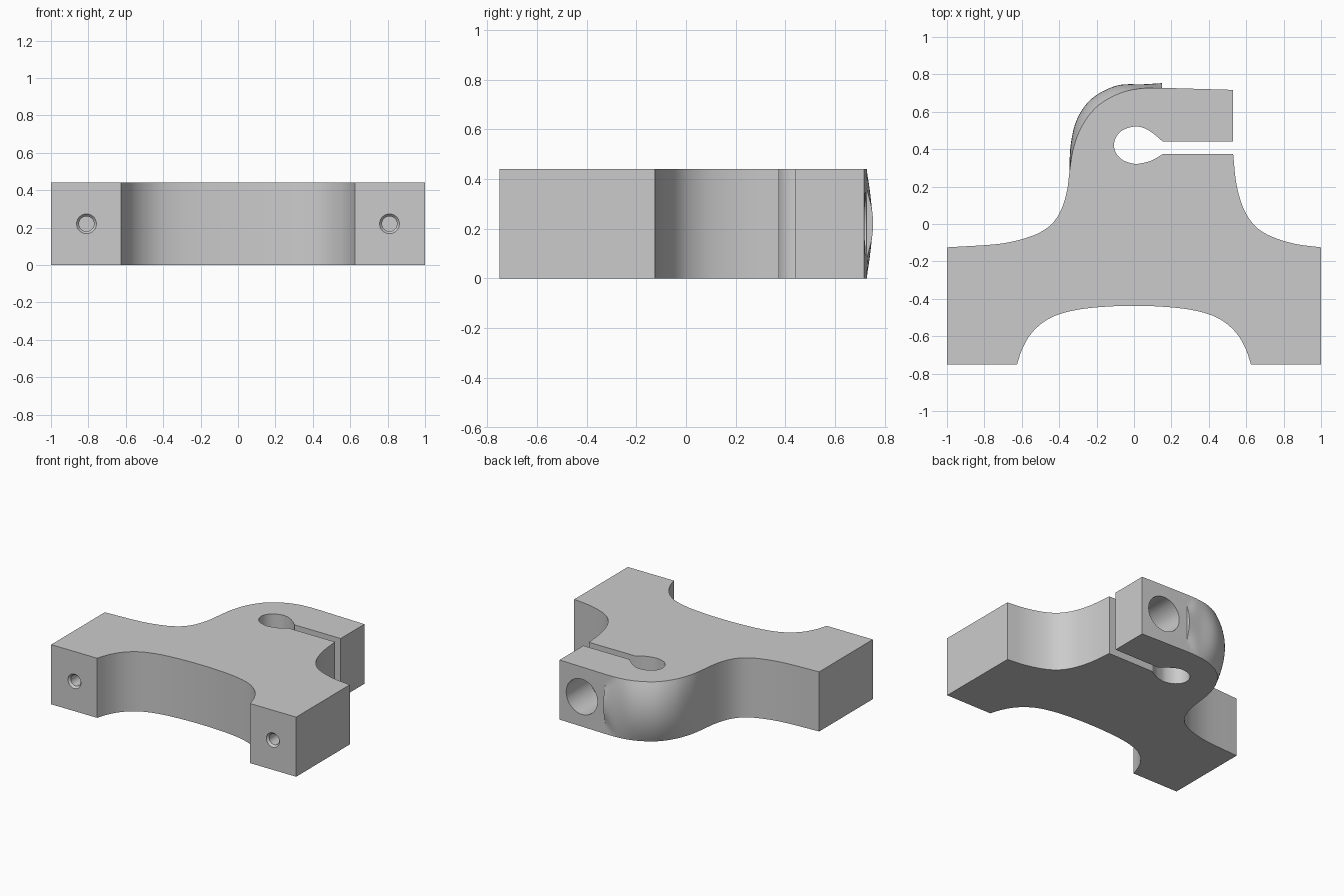
import bpy, bmesh, math
from mathutils import Matrix

if "Cube" in bpy.data.objects:
    bpy.data.objects.remove(bpy.data.objects["Cube"])

H = 0.44


def spline(pts, n=6):
    """Smooth curve through tuples of any length."""
    out = []
    for i in range(len(pts) - 1):
        b, c = pts[i], pts[i + 1]
        a = pts[i - 1] if i else [2 * u - v for u, v in zip(b, c)]
        d = pts[i + 2] if i + 2 < len(pts) else [2 * v - u for u, v in zip(b, c)]
        for k in range(n):
            t = k / n
            out.append(tuple(0.5 * (2 * q + (r - p) * t + (2 * p - 5 * q + 4 * r - s) * t * t
                                    + (3 * q - p - 3 * r + s) * t ** 3)
                             for p, q, r, s in zip(a, b, c, d)))
    return out + [tuple(pts[-1])]


# front arch between the feet
half = [(-0.625, -0.75), (-0.60, -0.675), (-0.56, -0.60), (-0.50, -0.537),
        (-0.42, -0.49), (-0.30, -0.458), (-0.15, -0.442)]
arch = spline(half + [(0, -0.4375)] + [(-x, y) for x, y in reversed(half)])
# side fillets
right = spline([(1, -0.125), (0.86, -0.106), (0.74, -0.069), (0.66, -0.022), (0.605, 0.045),
                (0.57, 0.125), (0.545, 0.23), (0.53, 0.375)])
left = spline([(-0.345, 0.28), (-0.357, 0.185), (-0.38, 0.10), (-0.415, 0.03), (-0.47, -0.025),
               (-0.56, -0.069), (-0.72, -0.106), (-1, -0.125)])
# keyhole of the clamp
key = spline([(0.155, 0.375), (0.1, 0.342), (0.05, 0.327), (0, 0.322), (-0.06, 0.342),
              (-0.095, 0.378), (-0.107, 0.421), (-0.095, 0.466), (-0.06, 0.502),
              (0, 0.521), (0.05, 0.514), (0.1, 0.486), (0.155, 0.44)], 4)
# rounded corner: x, y, mid-height swelling dx, dy, swelling half-height
corner = spline([(0.149, 0.728, 0, 0.025, 0.13), (0.05, 0.725, 0, 0.022, 0.22),
                 (-0.08, 0.697, -0.012, 0.043, 0.22), (-0.20, 0.626, -0.025, 0.045, 0.22),
                 (-0.28, 0.52, -0.025, 0.04, 0.22), (-0.325, 0.40, -0.014, 0.02, 0.22),
                 (-0.345, 0.28, 0, 0, 0.22)])

outline = ([(-1, -0.75)] + arch + [(1, -0.75)] + right + key
           + [(0.53, 0.44), (0.53, 0.717), (0.15, 0.728)] + corner + left[1:])
outline = [p if len(p) == 5 else (p[0], p[1], 0, 0, 0.22) for p in outline]

# clamp body, lofted upward through the swelling
bm = bmesh.new()
LEVELS = 16
rings = []
for j in range(LEVELS + 1):
    z = H * j / LEVELS
    ring = []
    for x, y, dx, dy, hw in outline:
        w = max(0, 1 - ((z - H / 2) / hw) ** 2)
        ring.append(bm.verts.new((x + dx * w, y + dy * w, z)))
    rings.append(ring)
n = len(outline)
for a, b in zip(rings, rings[1:]):
    for i in range(n):
        k = (i + 1) % n
        bm.faces.new((a[i], a[k], b[k], b[i]))
bm.faces.new(rings[0][::-1])
bm.faces.new(rings[-1])
bmesh.ops.recalc_face_normals(bm, faces=bm.faces)
mesh = bpy.data.meshes.new("clamp_bracket")
bm.to_mesh(mesh)
bm.free()
body = bpy.data.objects.new("clamp_bracket", mesh)
bpy.context.collection.objects.link(body)


def drill(x, y0, y1, r0, r1):
    """Cut a round hole along y, radius r0 at y0 and r1 at y1 (y0 < y1)."""
    cb = bmesh.new()
    bmesh.ops.create_cone(cb, cap_ends=True, segments=48, radius1=r0, radius2=r1,
                          depth=y1 - y0)
    bmesh.ops.transform(cb, verts=cb.verts, matrix=Matrix.Translation((x, (y0 + y1) / 2, H / 2))
                        @ Matrix.Rotation(-math.pi / 2, 4, 'X'))
    me = bpy.data.meshes.new("hole_cutter")
    cb.to_mesh(me)
    cb.free()
    cutter = bpy.data.objects.new("hole_cutter", me)
    cutter.hide_render = True
    bpy.context.collection.objects.link(cutter)
    mod = body.modifiers.new("hole", 'BOOLEAN')
    mod.operation = 'DIFFERENCE'
    mod.solver = 'EXACT'
    mod.object = cutter
    bpy.context.view_layer.objects.active = body
    bpy.ops.object.modifier_apply(modifier=mod.name)
    bpy.data.objects.remove(cutter)


# countersunk holes in the feet
for s in (-1, 1):
    drill(s * 0.81, -0.80, -0.45, 0.04, 0.04)
    drill(s * 0.81, -0.765, -0.735, 0.066, 0.04)
# clamp screw: wide hole through the arm, narrow hole beyond the slot
drill(0.345, 0.41, 0.80, 0.13, 0.13)
drill(0.345, 0.12, 0.42, 0.06, 0.06)

bpy.ops.object.select_all(action='DESELECT')
body.select_set(True)
bpy.context.view_layer.objects.active = body
bpy.ops.object.shade_smooth_by_angle(angle=math.radians(30))
